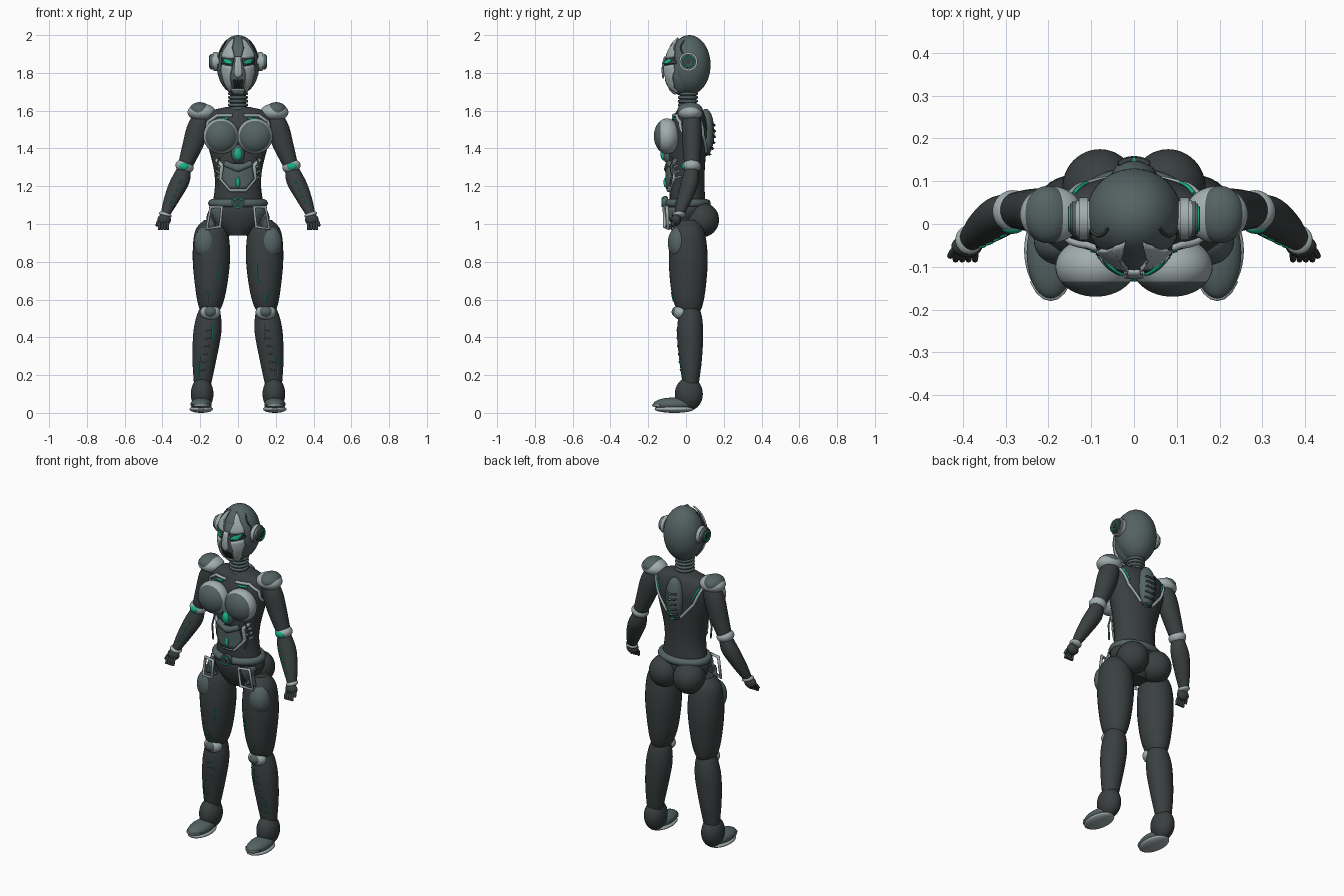
import bpy, bmesh, math
from mathutils import Matrix, Vector
from mathutils.bvhtree import BVHTree

if "Cube" in bpy.data.objects:
    bpy.data.objects.remove(bpy.data.objects["Cube"])


def colour(name, r, g, b):
    m = bpy.data.materials.new(name)
    m.use_nodes = True
    m.diffuse_color = (r, g, b, 1)
    m.node_tree.nodes["Principled BSDF"].inputs["Base Color"].default_value = (r, g, b, 1)
    return m


DARK = colour("dark rubber", .042, .05, .05)
GREY = colour("slate armour", .09, .125, .125)
LIGHT = colour("light armour", .36, .42, .42)
TEAL = colour("teal glow", .01, .45, .25)
surface = {}


def link(name, data, *mats):
    obj = bpy.data.objects.new(name, data)
    for m in mats:
        data.materials.append(m)
    bpy.context.collection.objects.link(obj)
    return obj


def finish(name, bm, *mats):
    bmesh.ops.recalc_face_normals(bm, faces=bm.faces[:])
    surface[name] = BVHTree.FromBMesh(bm)
    mesh = bpy.data.meshes.new(name)
    bm.to_mesh(mesh)
    bm.free()
    mesh.shade_smooth()
    mesh.set_sharp_from_angle(angle=math.radians(40))
    return link(name, mesh, *mats)


def ball(name, loc, radii, *mats, turn=Matrix(), cap=None):
    """Ellipsoid; with cap, faces near the front pole take the second colour."""
    bm = bmesh.new()
    pole = Matrix.Rotation(math.pi / 2, 4, 'X')
    bmesh.ops.create_uvsphere(bm, u_segments=40, v_segments=24, radius=1, matrix=pole)
    if cap:
        for f in bm.faces:
            f.material_index = int(-f.calc_center_median().y > cap)
    bm.transform(Matrix.Translation(loc) @ turn @ Matrix.Diagonal((*radii, 1)))
    return finish(name, bm, *mats)


def drum(name, loc, radius, depth, axis, mat):
    bm = bmesh.new()
    turn = Matrix.Rotation(math.pi / 2, 4, axis) if axis else Matrix()
    bmesh.ops.create_cone(bm, cap_ends=True, segments=32, radius1=radius, radius2=radius,
                          depth=depth, matrix=Matrix.Translation(loc) @ turn)
    bmesh.ops.bevel(bm, geom=[e for e in bm.edges if e.calc_face_angle() > 1],
                    offset=depth / 5, segments=2, affect='EDGES')
    return finish(name, bm, mat)


def loft(name, rings, mat, side=1, steps=5, segs=32):
    """Smooth body through horizontal ellipses (x, y, z, radius x, radius y)."""
    bm = bmesh.new()
    rows = []
    for i in range(len(rings) - 1):
        a, b, c, d = (rings[max(0, min(len(rings) - 1, i + k))] for k in (-1, 0, 1, 2))
        for s in range(steps + (i == len(rings) - 2)):
            t = s / steps
            x, y, z, rx, ry = (
                q + t * (r - p) / 2 + t * t * (2 * p - 5 * q + 4 * r - w) / 2
                + t ** 3 * (3 * q - p - 3 * r + w) / 2 for p, q, r, w in zip(a, b, c, d))
            ring = [math.tau * k / segs for k in range(segs)]
            rows.append([bm.verts.new((side * x + rx * math.cos(u), y + ry * math.sin(u), z))
                         for u in ring])
    for low, high in zip(rows, rows[1:]):
        for k in range(segs):
            j = (k + 1) % segs
            bm.faces.new((low[k], low[j], high[j], high[k]))
    bm.faces.new(rows[0])
    bm.faces.new(rows[-1])
    return finish(name, bm, mat)


def tube(name, points, radius, mat, closed=False):
    curve = bpy.data.curves.new(name, 'CURVE')
    curve.dimensions = '3D'
    curve.bevel_depth = radius
    curve.bevel_resolution = 2
    curve.use_fill_caps = True
    spline = curve.splines.new('POLY')
    spline.points.add(len(points) - 1)
    for p, co in zip(spline.points, points):
        p.co = (*co, 1)
    spline.use_cyclic_u = closed
    return link(name, curve, mat)


def ellipse(loc, rx, ry, axis='Z', n=40):
    out = []
    for k in range(n):
        c, s = rx * math.cos(math.tau * k / n), ry * math.sin(math.tau * k / n)
        out.append(Vector(loc) + Vector({'Z': (c, s, 0), 'Y': (c, 0, s), 'X': (0, c, s)}[axis]))
    return out


def depth_at(x, z, target, face):
    hit = surface[target].ray_cast(Vector((x, face, z)), Vector((0, -face, 0)))[0]
    return (hit or surface[target].find_nearest(Vector((x, face * .08, z)))[0]).y


def plate(name, outline, target, mat, side=1, lift=.006, face=-1):
    """Armour plate: an outline in x and z wrapped onto a body part."""
    bm = bmesh.new()
    bm.faces.new([bm.verts.new((side * x, 0, z)) for x, z in outline])
    bmesh.ops.triangulate(bm, faces=bm.faces[:])
    bmesh.ops.subdivide_edges(bm, edges=bm.edges[:], cuts=5, use_grid_fill=True)
    for v in bm.verts:
        v.co.y = depth_at(v.co.x, v.co.z, target, face) + face * lift
    obj = finish(name, bm, mat)
    solid = obj.modifiers.new("thickness", 'SOLIDIFY')
    solid.thickness, solid.offset = .009, 0
    return obj


def trace(name, path, target, mat, side=1, radius=.003, face=-1, closed=False):
    """Thin line laid on a body part."""
    pts = []
    ends = path[1:] + (path[:1] if closed else [])
    for (x, z), (u, w) in zip(path, ends):
        for k in range(6):
            px, pz = side * (x + (u - x) * k / 5), z + (w - z) * k / 5
            pts.append((px, depth_at(px, pz, target, face) + face * radius / 2, pz))
    return tube(name, pts, radius, mat, closed)


# Torso, pelvis and belt
loft("torso", [(0, .01, 1.08, .14, .095), (0, .005, 1.2, .122, .093), (0, .005, 1.3, .13, .095),
               (0, .01, 1.42, .16, .1), (0, .015, 1.52, .18, .1), (0, .02, 1.59, .16, .075),
               (0, .02, 1.62, .06, .05)], DARK)
loft("pelvis", [(0, .01, .94, .06, .06), (0, .01, 1, .12, .09), (0, .01, 1.07, .155, .105),
                (0, .01, 1.13, .135, .095)], DARK)
tube("belt", ellipse((0, .01, 1.11), .137, .1), .022, GREY, True)
drum("buckle", (0, -.11, 1.115), .034, .03, 'X', GREY)
tube("buckle_glow", ellipse((0, -.126, 1.115), .022, .022, 'Y'), .004, TEAL, True)
drum("buckle_core", (0, -.125, 1.115), .015, .01, 'X', DARK)

# Abdomen armour
belly = [(-.07, 1.32), (.07, 1.32), (.085, 1.24), (.04, 1.185), (-.04, 1.185), (-.085, 1.24)]
plate("abdomen_plate", belly, "torso", GREY, lift=.015)
trace("abdomen_rim", [(-.115, 1.34), (-.085, 1.31), (-.09, 1.24), (-.04, 1.18), (.04, 1.18),
                      (.09, 1.24), (.085, 1.31), (.115, 1.34)], "torso", LIGHT, radius=.011)
trace("abdomen_crest", [(-.07, 1.32), (0, 1.29), (.07, 1.32)], "torso", GREY, radius=.018)
ball("navel_light", (0, -.107, 1.22), (.011, .012, .028), TEAL)
ball("sternum_mount", (0, -.09, 1.37), (.035, .035, .05), GREY)
ball("sternum_light", (0, -.115, 1.37), (.022, .02, .034), TEAL)

# Neck with rings
loft("neck", [(0, .01, 1.59, .055, .055), (0, .01, 1.65, .042, .045),
              (0, .01, 1.72, .046, .046)], DARK)
for i in range(5):
    tube("neck_ring", ellipse((0, .01, 1.61 + i * .02), .046, .046), .008, GREY, True)

# Head and face mask
ball("skull", (0, .018, 1.842), (.113, .112, .158), GREY)
ball("face", (0, -.02, 1.815), (.093, .093, .135), GREY)
plate("nose_bridge", [(-.014, 1.885), (.014, 1.885), (.022, 1.79), (0, 1.77), (-.022, 1.79)],
      "face", LIGHT, lift=.012)
plate("chin", [(-.036, 1.715), (.036, 1.715), (.024, 1.69), (-.024, 1.69)], "face", LIGHT)
for i in range(-2, 3):
    trace("mouth_bar", [(i * .011, 1.765), (i * .01, 1.715)], "face", DARK, radius=.004)

# Back pack with glowing ribs
ball("spine_pack", (0, .105, 1.485), (.055, .045, .125), GREY)
for i in range(6):
    z = 1.375 + i * .031
    trace("spine_rib", [(-.035, z), (0, z - .008), (.035, z)], "spine_pack", DARK, radius=.006, face=1)
    ball("spine_light", (0, depth_at(0, z, "spine_pack", 1), z - .006), (.012, .009, .005), TEAL)

for word, s in (("right", -1), ("left", 1)):
    def n(part):
        return word + "_" + part

    # Mask halves, eyes and ears
    plate(n("brow"), [(.02, 1.985), (.045, 1.965), (.08, 1.91), (.088, 1.88), (.014, 1.872),
                      (.03, 1.93)], "skull", LIGHT, s, .016)
    plate(n("eye_socket"), [(.02, 1.878), (.086, 1.885), (.086, 1.85), (.03, 1.838)], "face", DARK, s)
    plate(n("eye"), [(.024, 1.85), (.045, 1.868), (.083, 1.876), (.062, 1.848)], "face", TEAL, s, .012)
    plate(n("cheek"), [(.03, 1.835), (.085, 1.845), (.088, 1.81), (.07, 1.74), (.042, 1.695),
                       (.032, 1.72), (.042, 1.78)], "face", LIGHT, s, .01)
    trace(n("cheek_light"), [(.075, 1.82), (.058, 1.75)], "face", TEAL, s, .006)
    trace(n("temple_line"), [(.06, 1.97), (.1, 1.9), (.105, 1.84)], "skull", DARK, s, .004)
    drum(n("ear_base"), (s * .118, .012, 1.86), .05, .035, 'Y', LIGHT)
    drum(n("ear_cap"), (s * .137, .012, 1.86), .041, .026, 'Y', GREY)
    tube(n("ear_glow"), ellipse((s * .15, .012, 1.86), .027, .027, 'X'), .004, TEAL, True)
    drum(n("ear_hub"), (s * .148, .012, 1.86), .017, .012, 'Y', DARK)

    # Chest and back trim
    ball(n("chest_dome"), (s * .09, -.1, 1.465), (.094, .07, .094), LIGHT, GREY, cap=.5)
    trace(n("collar"), [(.03, 1.575), (.11, 1.575), (.16, 1.54), (.172, 1.47)], "torso", LIGHT, s, .009)
    trace(n("collar_light"), [(.05, 1.56), (.1, 1.558)], "torso", TEAL, s, .006)
    trace(n("back_strip"), [(.155, 1.57), (.115, 1.47), (.04, 1.38)], "torso", LIGHT, s, .008, 1)
    trace(n("back_light"), [(.14, 1.57), (.11, 1.5)], "torso", TEAL, s, .005, 1)
    for i in range(4):
        z = 1.24 + i * .03
        trace(n("rib"), [(.095, z), (.118, z + .012)], "torso", LIGHT, s, .005)
    tube(n("waist_cord"), [(s * .1, -.075, 1.35), (s * .122, -.07, 1.28), (s * .105, -.085, 1.2)],
         .005, GREY)

    # Hip panel and buttock
    ball(n("buttock"), (s * .08, .083, 1.022), (.088, .092, .092), DARK)
    panel = [(.085, 1.09), (.145, 1.09), (.165, .975), (.095, .985)]
    plate(n("hip_panel"), panel, "pelvis", GREY, s, .02)
    outer = [(s * x, -.115 + .25 * (x - .085), z) for x, z in panel]
    tube(n("hip_frame"), outer, .009, LIGHT, True)

    # Shoulder and arm
    ball(n("shoulder_guard"), (s * .193, .022, 1.592), (.074, .066, .046), LIGHT)
    ball(n("shoulder_cap"), (s * .202, .022, 1.602), (.056, .067, .043), GREY)
    loft(n("upper_arm"), [(.185, .03, 1.6, .035, .035), (.205, .03, 1.53, .06, .052),
                          (.237, .032, 1.42, .057, .05), (.285, .032, 1.29, .038, .04)], DARK, s)
    band = Matrix.Rotation(s * -.3, 4, 'Y')
    ball(n("elbow_band"), (s * .283, .03, 1.305), (.049, .049, .036), LIGHT, turn=band)
    ball(n("elbow_light"), (s * .285, -.009, 1.305), (.026, .014, .019), TEAL)
    loft(n("forearm"), [(.285, .03, 1.3, .035, .035), (.31, .02, 1.22, .053, .047),
                        (.35, -.008, 1.13, .043, .041), (.386, -.038, 1.045, .025, .025)], DARK, s)
    for i in range(4):
        z = 1.23 - i * .035
        x = .3 + i * .016
        trace(n("forearm_light"), [(x, z), (x + .012, z - .018)], n("forearm"), TEAL, s)

    # Hand
    ball(n("wrist_cuff"), (s * .385, -.037, 1.05), (.034, .034, .016), LIGHT, turn=band)
    ball(n("palm"), (s * .391, -.052, 1.022), (.036, .026, .032), DARK)
    for i in range(4):
        x = .37 + i * .015
        tube(n("finger"), [(s * x, -.06, 1.015), (s * (x + .002), -.08, .995),
                           (s * (x + .002), -.083, .97)], .0075, DARK)
    tube(n("thumb"), [(s * .41, -.05, 1.025), (s * .425, -.065, 1.01), (s * .43, -.075, .99)],
         .0075, DARK)

    # Leg
    loft(n("thigh"), [(.13, .01, 1.02, .05, .05), (.14, .01, .96, .088, .088),
                      (.141, .012, .82, .099, .103), (.143, .012, .66, .083, .092),
                      (.147, .015, .56, .06, .07), (.15, .02, .52, .03, .04)], DARK, s)
    ball(n("thigh_guard"), (s * .172, -.04, .9), (.062, .056, .085), GREY)
    trace(n("thigh_light"), [(.1, .78), (.1, .72), (.112, .69)], n("thigh"), TEAL, s)
    trace(n("thigh_line"), [(.17, .65), (.15, .62), (.15, .59)], n("thigh"), TEAL, s)
    loft(n("calf"), [(.15, .02, .57, .045, .045), (.155, .022, .51, .065, .062),
                     (.163, .022, .42, .074, .069), (.178, .024, .28, .063, .06),
                     (.188, .025, .15, .045, .042)], DARK, s)
    ball(n("knee_guard"), (s * .147, -.026, .533), (.054, .042, .041), LIGHT)
    ball(n("knee_cap"), (s * .147, -.042, .535), (.037, .034, .031), GREY)
    for i in range(6):
        z = .44 - i * .042
        x = .14 + i * .006
        trace(n("shin_rung"), [(x, z), (x + .03, z - .006)], n("calf"), GREY, s)
    trace(n("shin_light"), [(.135, .47), (.135, .38)], n("calf"), TEAL, s)
    trace(n("ankle_light"), [(.2, .3), (.21, .24), (.21, .19)], n("calf"), TEAL, s)

    # Foot
    ball(n("heel"), (s * .19, .015, .1), (.06, .074, .088), DARK)
    ball(n("toe_shell"), (s * .195, -.067, .045), (.056, .107, .036), GREY)
    ball(n("sole"), (s * .195, -.062, .02), (.062, .104, .02), LIGHT)
    plate(n("toe_trim"), [(.15, .045), (.24, .045), (.235, .035), (.155, .035)],
          n("toe_shell"), LIGHT, s, .002)
